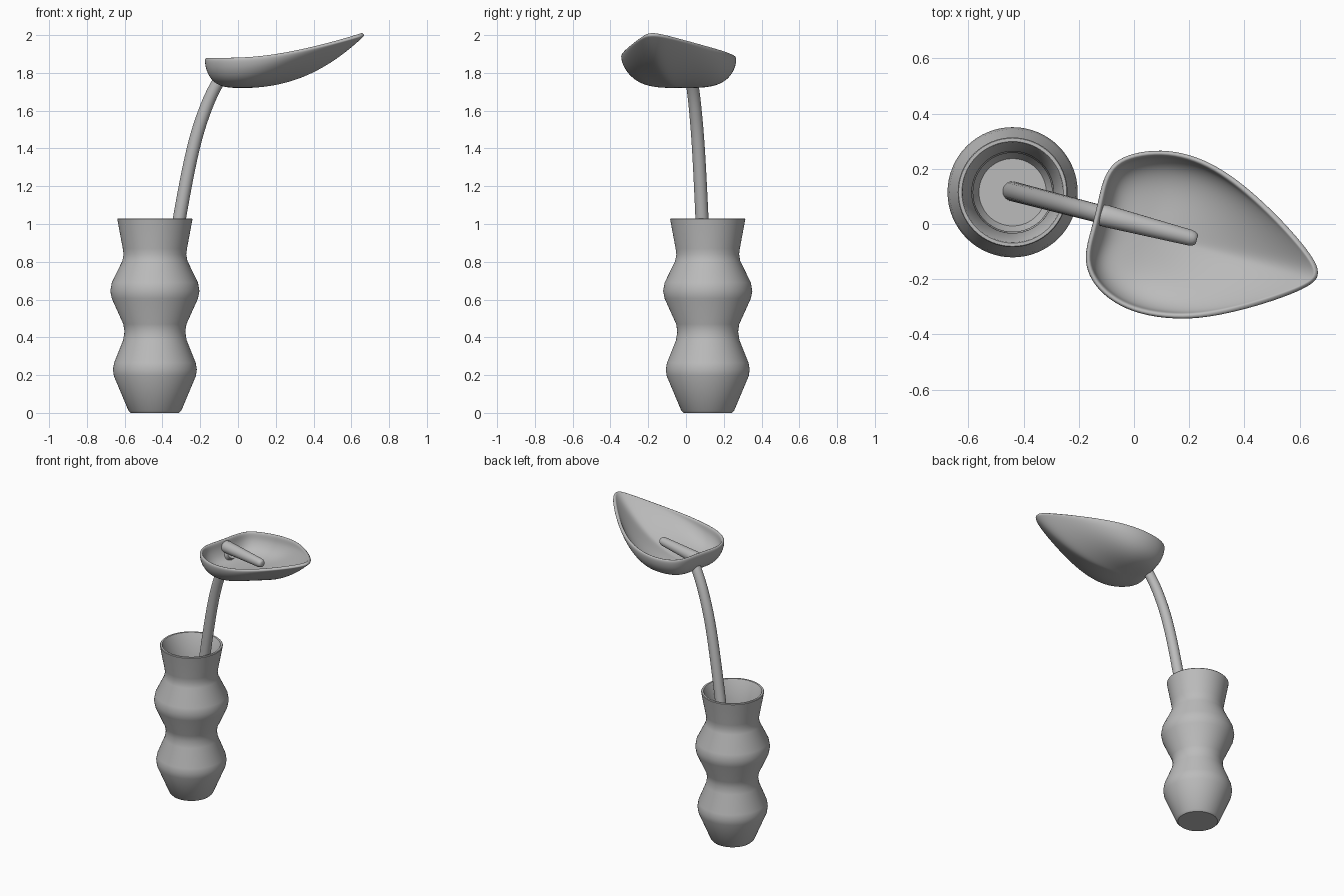
import bpy, bmesh, math
from mathutils import Vector

if "Cube" in bpy.data.objects:
    bpy.data.objects.remove(bpy.data.objects["Cube"])

GREY = (0.5, 0.5, 0.5, 1)
grey = bpy.data.materials.new("plain_grey")
grey.use_nodes = True
grey.diffuse_color = GREY
grey.node_tree.nodes["Principled BSDF"].inputs["Base Color"].default_value = GREY


def finish(name, bm, angle=40):
    """Turn a bmesh into a smooth-shaded object."""
    bmesh.ops.recalc_face_normals(bm, faces=bm.faces)
    mesh = bpy.data.meshes.new(name)
    bm.to_mesh(mesh)
    bm.free()
    mesh.materials.append(grey)
    obj = bpy.data.objects.new(name, mesh)
    bpy.context.collection.objects.link(obj)
    bpy.ops.object.select_all(action="DESELECT")
    obj.select_set(True)
    bpy.context.view_layer.objects.active = obj
    bpy.ops.object.shade_smooth_by_angle(angle=math.radians(angle))
    return obj


def skin(bm, rings):
    """Bridge consecutive closed rings of vertices."""
    for a, b in zip(rings, rings[1:]):
        for i in range(len(a)):
            j = (i + 1) % len(a)
            bm.faces.new((a[i], a[j], b[j], b[i]))


def smooth_path(points, steps=6):
    """Catmull-Rom interpolation through the points."""
    pts = [Vector(p) for p in points]
    pts = [2 * pts[0] - pts[1]] + pts + [2 * pts[-1] - pts[-2]]
    out = []
    for a, b, c, d in zip(pts, pts[1:], pts[2:], pts[3:]):
        for k in range(steps):
            t = k / steps
            out.append(0.5 * (2 * b + (c - a) * t + (2 * a - 5 * b + 4 * c - d) * t**2
                              + (3 * b - a - 3 * c + d) * t**3))
    return out + [pts[-2]]


def lathe(name, profile, centre, sides=64):
    bm = bmesh.new()
    rings = [[bm.verts.new((centre[0] + r * math.cos(math.tau * i / sides),
                            centre[1] + r * math.sin(math.tau * i / sides), z))
              for i in range(sides)] for r, z in profile]
    skin(bm, rings)
    bm.faces.new(rings[0])
    bm.faces.new(rings[-1])
    return finish(name, bm)


def tube(name, path, radii, sides=24):
    bm = bmesh.new()
    rings = []
    for i, (p, r) in enumerate(zip(path, radii)):
        along = path[min(i + 1, len(path) - 1)] - path[max(i - 1, 0)]
        side = Vector((0.26, 1, 0)).normalized()
        up = along.cross(side).normalized()
        rings.append([bm.verts.new(p + r * (math.cos(math.tau * k / sides) * side
                                            + math.sin(math.tau * k / sides) * up))
                      for k in range(sides)])
    skin(bm, rings)
    bm.faces.new(rings[0])
    bm.faces.new(rings[-1])
    return finish(name, bm)


# Vase: double-bulged hollow body with soft waists
WALL = 0.018
outer = [(0.14, 0.012), (0.217, 0.195), (0.222, 0.23), (0.216, 0.265), (0.168, 0.385),
         (0.161, 0.43), (0.167, 0.47), (0.228, 0.605), (0.236, 0.645), (0.228, 0.69),
         (0.172, 0.805), (0.166, 0.84), (0.17, 0.87), (0.199, 1.026)]
inner = [(r - WALL, max(z, 0.05)) for r, z in reversed(outer)]
lathe("vase", [(0.128, 0)] + outer + [(0.196, 1.03), (0.184, 1.03)] + inner, (-0.44, 0.115))

# Stem: bends from the vase floor up to the leaf
stem_points = [(-0.44, 0.05), (-0.385, 0.55), (-0.31, 1.03), (-0.237, 1.4),
               (-0.168, 1.62), (-0.1, 1.76), (-0.06, 1.8)]
stem_path = smooth_path([(x, 0.004 - 0.26 * x, z) for x, z in stem_points])
count = len(stem_path) - 1
tube("stem", stem_path, [0.036 - 0.004 * i / count for i in range(count + 1)])

# Spadix: tapered rod with rounded ends lying in the leaf
start, end = Vector((-0.125, 0.035, 1.832)), Vector((0.228, -0.056, 1.835))
steps = [0, 0.008, 0.025, 0.06, 0.3, 0.6, 0.93, 0.965, 0.99, 1]
shape = [0.6, 0.8, 0.94, 1, 1, 1, 1, 0.92, 0.75, 0.55]
tube("spadix", [start.lerp(end, t) for t in steps],
     [(0.041 - 0.013 * t) * s for t, s in zip(steps, shape)])

# Cupped leaf: outline shrunk in rings towards a low centre, then thickened
outline = [(0.675, -0.19), (0.668, -0.14), (0.59, -0.04), (0.5, 0.055), (0.4, 0.145),
           (0.3, 0.215), (0.2, 0.257), (0.1, 0.273), (0, 0.262), (-0.075, 0.23),
           (-0.115, 0.165), (-0.132, 0.08), (-0.157, -0.02), (-0.18, -0.1),
           (-0.175, -0.17), (-0.135, -0.24), (-0.055, -0.302), (0.05, -0.338),
           (0.18, -0.35), (0.3, -0.337), (0.45, -0.3), (0.58, -0.255), (0.65, -0.22)]
centre = Vector((0.04, -0.03, 1.72))
tip_way = Vector((0.97, -0.25))
bm = bmesh.new()
rings = []
for s in (1, 0.985, 0.95, 0.88, 0.78, 0.65, 0.5, 0.33, 0.15):
    ring = []
    for x, y in outline:
        rim_z = 1.88 + 0.12 * (max(x, 0) / 0.675) ** 1.6
        reach = Vector((x - centre.x, y - centre.y))
        w = max(0, reach.normalized().dot(tip_way)) ** 2
        rise = w * s**2.2 + (1 - w) * (1 - math.sqrt(1 - s**4))
        ring.append(bm.verts.new((centre.x + reach.x * s, centre.y + reach.y * s,
                                  centre.z + (rim_z - centre.z) * rise)))
    rings.append(ring)
skin(bm, rings)
middle = bm.verts.new(centre)
for i, v in enumerate(rings[-1]):
    bm.faces.new((v, rings[-1][(i + 1) % len(outline)], middle))
leaf = finish("leaf", bm, 180)
# make the outside face down so the thickness grows inwards
if leaf.data.polygons[-1].normal.z > 0:
    leaf.data.flip_normals()
thick = leaf.modifiers.new("thickness", "SOLIDIFY")
thick.thickness = 0.022
thick.offset = -1
soft = leaf.modifiers.new("soft_rim", "SUBSURF")
soft.levels = soft.render_levels = 2
